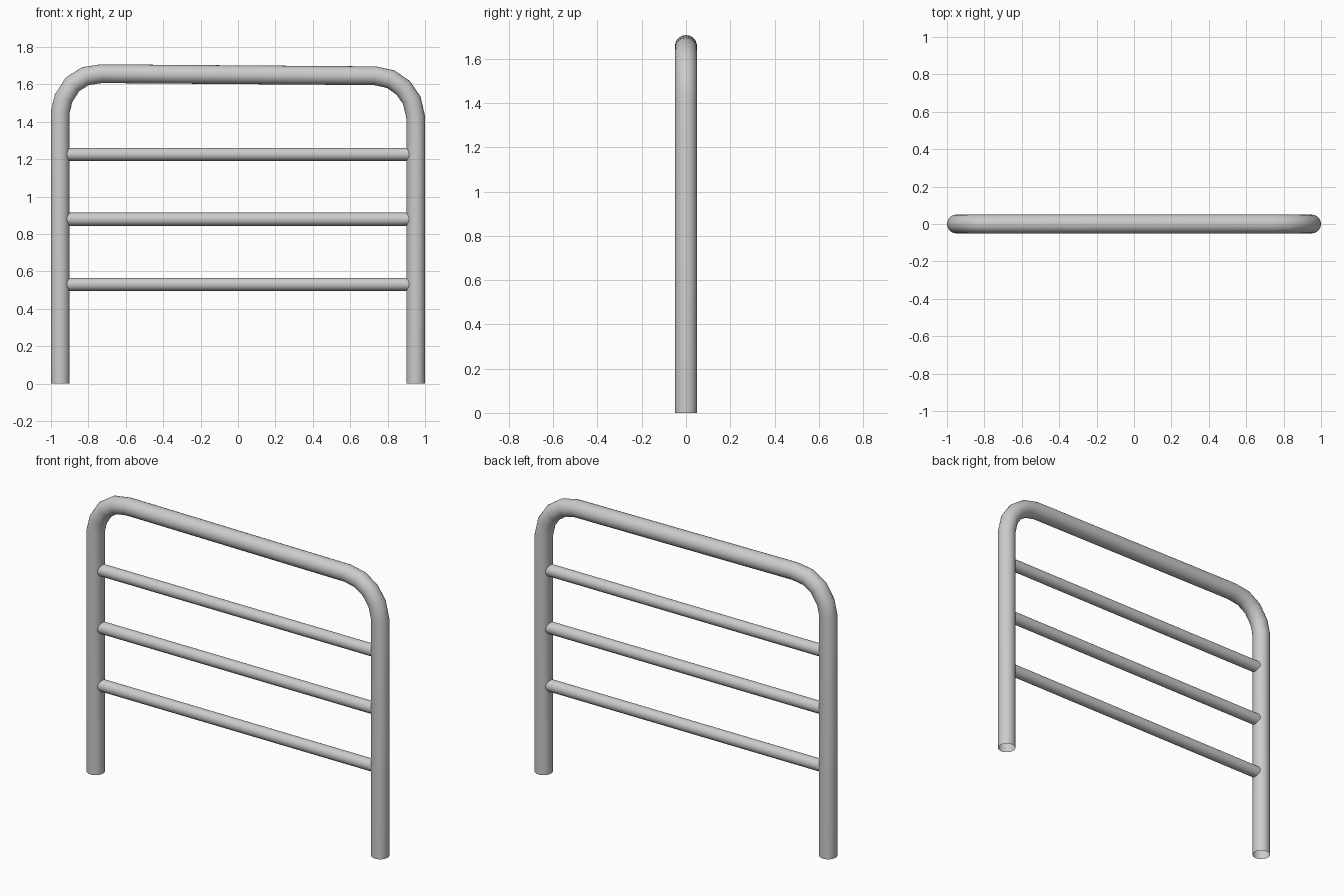
import bpy, bmesh, math
from mathutils import Vector

if "Cube" in bpy.data.objects:
    bpy.data.objects.remove(bpy.data.objects["Cube"])

SIDES = 24


def tube(name, path, radius):
    """Open-ended round tube with mitred joints along an (x, z) path at y = 0."""
    pts = [Vector((x, 0, z)) for x, z in path]
    bm = bmesh.new()
    rings = []
    for i, p in enumerate(pts):
        a = (p - pts[i - 1]).normalized() if i > 0 else None
        b = (pts[i + 1] - p).normalized() if i < len(pts) - 1 else None
        a, b = a or b, b or a
        t = (a + b).normalized()
        side = Vector((-t.z, 0, t.x)) / t.dot(a)
        ring = []
        for k in range(SIDES):
            ang = 2 * math.pi * k / SIDES
            offset = side * math.cos(ang) + Vector((0, 1, 0)) * math.sin(ang)
            ring.append(bm.verts.new(p + offset * radius))
        rings.append(ring)
    for r0, r1 in zip(rings, rings[1:]):
        for k in range(SIDES):
            n = (k + 1) % SIDES
            bm.faces.new((r0[k], r0[n], r1[n], r1[k])).smooth = True
    bmesh.ops.recalc_face_normals(bm, faces=bm.faces)
    mesh = bpy.data.meshes.new(name)
    bm.to_mesh(mesh)
    bm.free()
    obj = bpy.data.objects.new(name, mesh)
    bpy.context.collection.objects.link(obj)
    return obj


# Bent outer frame, slightly lower on the right
tube("outer_frame", [
    (-0.95, 0), (-0.95, 1.453), (-0.933, 1.525), (-0.885, 1.60),
    (-0.816, 1.644), (-0.73, 1.657),
    (0.733, 1.646), (0.816, 1.628), (0.883, 1.582),
    (0.929, 1.515), (0.95, 1.425), (0.95, 0)], 0.05)

# Three thinner rungs running into the posts
for i, z in enumerate((0.531, 0.879, 1.226)):
    tube(f"rung_{i + 1}", [(-0.94, z), (0.94, z)], 0.035)
